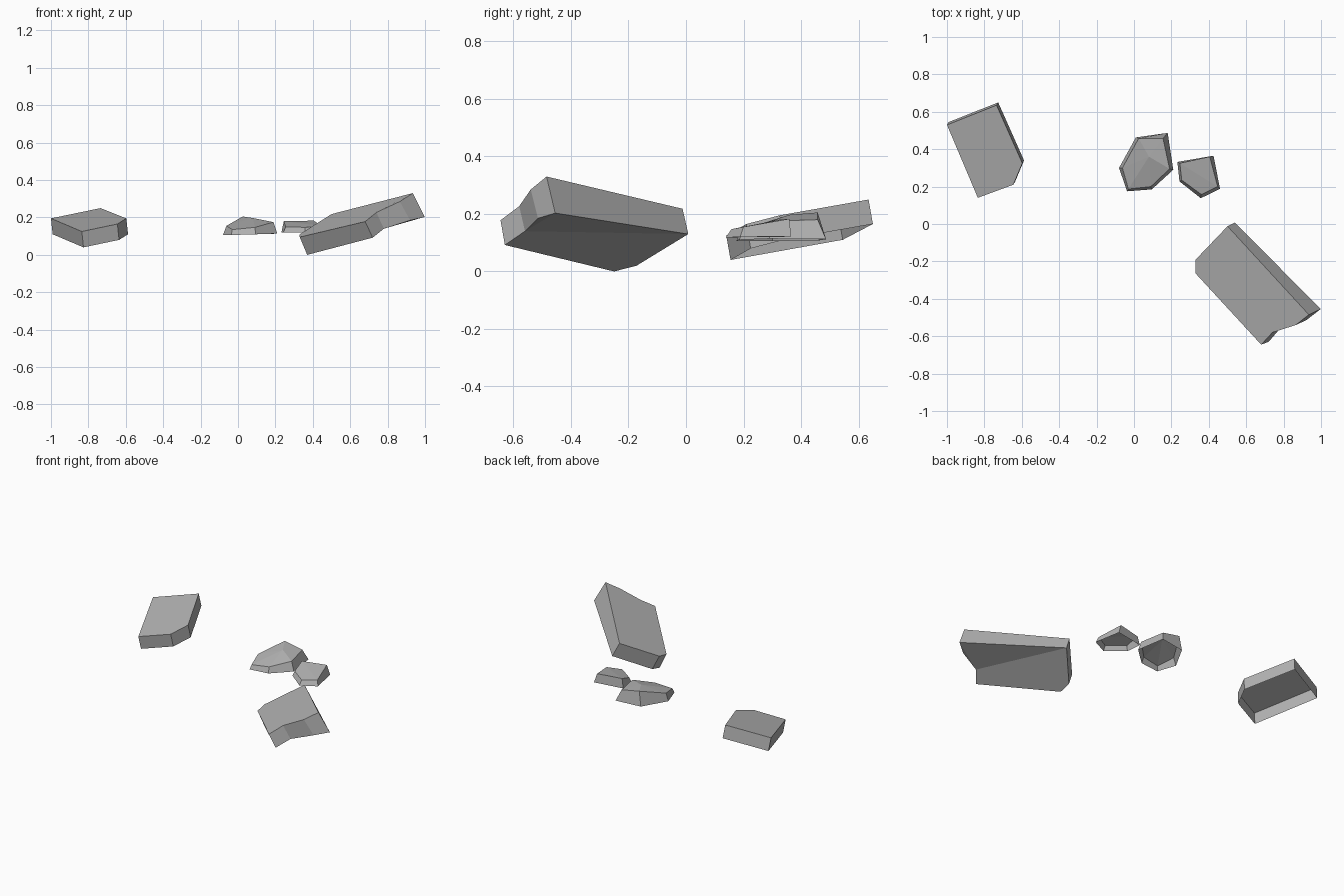
import bpy, bmesh
from mathutils import Vector

if "Cube" in bpy.data.objects:
    bpy.data.objects.remove(bpy.data.objects["Cube"])

stone = bpy.data.materials.new("stone_grey")
stone.diffuse_color = (0.45, 0.45, 0.45, 1)
stone.use_nodes = True
stone.node_tree.nodes["Principled BSDF"].inputs["Base Color"].default_value = stone.diffuse_color


def build(name, verts, faces):
    """Flat-shaded stone from points and faces, normals outward."""
    bm = bmesh.new()
    vs = [bm.verts.new(v) for v in verts]
    for f in faces:
        bm.faces.new([vs[i] for i in f])
    bm.normal_update()
    # every stone has its top as first face: make it look up, and the rest follow
    bmesh.ops.recalc_face_normals(bm, faces=bm.faces)
    bm.faces.ensure_lookup_table()
    if bm.faces[0].normal.z < 0:
        bmesh.ops.reverse_faces(bm, faces=bm.faces)
    me = bpy.data.meshes.new(name)
    bm.to_mesh(me)
    bm.free()
    me.materials.append(stone)
    ob = bpy.data.objects.new(name, me)
    bpy.context.collection.objects.link(ob)
    return ob


def walls(n):
    """Quads between a top ring 0..n-1 and a lower ring n..2n-1."""
    return [(i, (i + 1) % n, (i + 1) % n + n, i + n) for i in range(n)]


# Left slab: tilted five-sided plate, open underneath
top = [(-1.0, .53, .195), (-.735, .635, .25), (-.597, .325, .195),
       (-.645, .21, .165), (-.835, .14, .125)]
drop = Vector((.009, .015, -.085))
build("left_slab", top + [Vector(p) + drop for p in top],
      [tuple(range(5))] + walls(5))

# Large slab: tilted plate with a stepped broken end, closed underneath
top = [(.5, -.012, .218), (.935, -.485, .33), (.865, -.54, .285),
       (.74, -.58, .227), (.68, -.645, .178), (.33, -.265, .095),
       (.33, -.19, .11)]
low = [(.54, .008, .13), (.998, -.455, .203), (.92, -.515, .185),
       (.78, -.56, .14), (.72, -.63, .092), (.37, -.25, 0), (.37, -.172, .02)]
build("large_slab", top + low,
      [tuple(range(7))] + walls(7) + [(7, 8, 10), (8, 9, 10), (7, 10, 11, 12, 13)])

# Middle rock: six-sided, low peak on top, flared sides, open underneath
top = [(-.062, .3, .155), (.025, .458, .205), (.155, .458, .18),
       (.19, .295, .175), (.09, .2, .147), (-.03, .187, .135)]
low = [(-.08, .3, .106), (.01, .463, .108), (.18, .487, .112),
       (.21, .29, .114), (.095, .185, .11), (-.037, .175, .106)]
build("middle_rock", top + low + [(.08, .36, .197)],
      [(i, (i + 1) % 6, 12) for i in range(6)] + walls(6))

# Small rock: five-sided, flared sides, open underneath
top = [(.245, .325, .18), (.405, .36, .183), (.447, .2, .155),
       (.36, .158, .147), (.255, .235, .15)]
low = [(.232, .332, .12), (.425, .365, .122), (.46, .188, .12),
       (.357, .138, .118), (.243, .228, .12)]
build("small_rock", top + low, [(0, 1, 2), (0, 2, 3, 4)] + walls(5))
